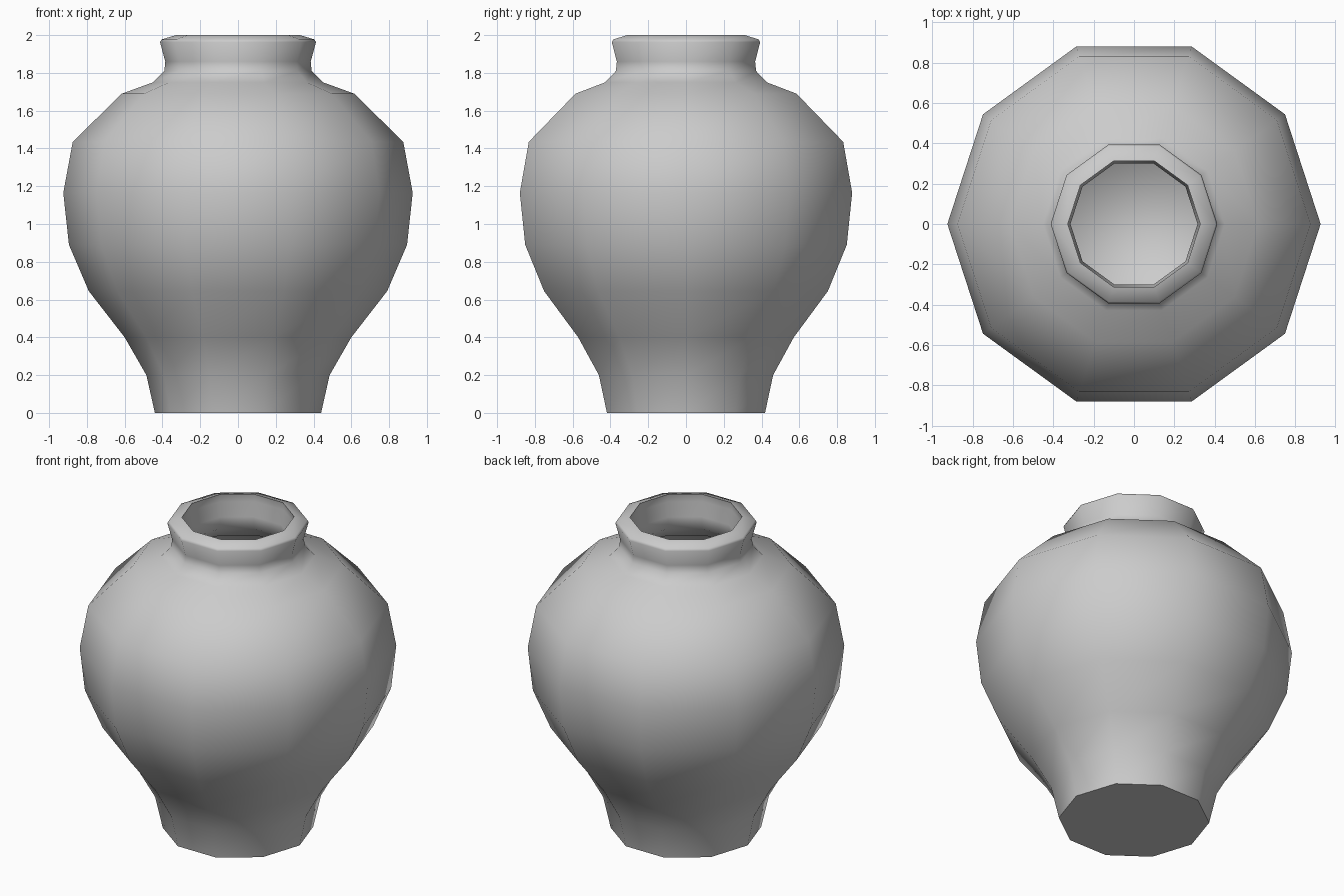
import bpy, bmesh, math

cube = bpy.data.objects.get("Cube")
if cube:
    bpy.data.objects.remove(cube, do_unlink=True)

SIDES = 10

clay = bpy.data.materials.new("grey_clay")
clay.use_nodes = True
colour = (0.6, 0.6, 0.6, 1)
clay.diffuse_color = colour
clay.node_tree.nodes["Principled BSDF"].inputs["Base Color"].default_value = colour

# Outer wall from foot to lip, as (radius, height)
outer = [(0.44, 0), (0.485, 0.2), (0.60, 0.4), (0.79, 0.645), (0.895, 0.89),
         (0.925, 1.165), (0.875, 1.435), (0.615, 1.69), (0.45, 1.75),
         (0.39, 1.81), (0.385, 1.86), (0.413, 1.963), (0.405, 1.977), (0.328, 2.0)]
# Inner wall from lip down to the floor
inner = [(0.335, 1.95), (0.315, 1.86), (0.325, 1.78), (0.42, 1.69), (0.57, 1.63),
         (0.80, 1.40), (0.85, 1.165), (0.82, 0.91), (0.72, 0.68), (0.53, 0.43),
         (0.41, 0.22), (0.33, 0.1)]


def lathe(name, profile, sides):
    """Turn a profile around z, closing both ends with a flat cap."""
    bm = bmesh.new()
    rings = []
    for radius, height in profile:
        angles = [math.tau * i / sides for i in range(sides)]
        rings.append([bm.verts.new((radius * math.cos(a), radius * math.sin(a), height))
                      for a in angles])
    for low, high in zip(rings, rings[1:]):
        for i in range(sides):
            j = (i + 1) % sides
            bm.faces.new((low[i], low[j], high[j], high[i]))
    bm.faces.new(rings[0][::-1])
    bm.faces.new(rings[-1])
    bmesh.ops.recalc_face_normals(bm, faces=bm.faces)
    mesh = bpy.data.meshes.new(name)
    bm.to_mesh(mesh)
    bm.free()
    obj = bpy.data.objects.new(name, mesh)
    bpy.context.collection.objects.link(obj)
    return obj


# Hollow vase with a crisp foot and lip
vase = lathe("vase", outer + inner, SIDES)
vase.data.materials.append(clay)
bpy.ops.object.select_all(action="DESELECT")
vase.select_set(True)
bpy.context.view_layer.objects.active = vase
bpy.ops.object.shade_smooth_by_angle(angle=math.radians(60))
